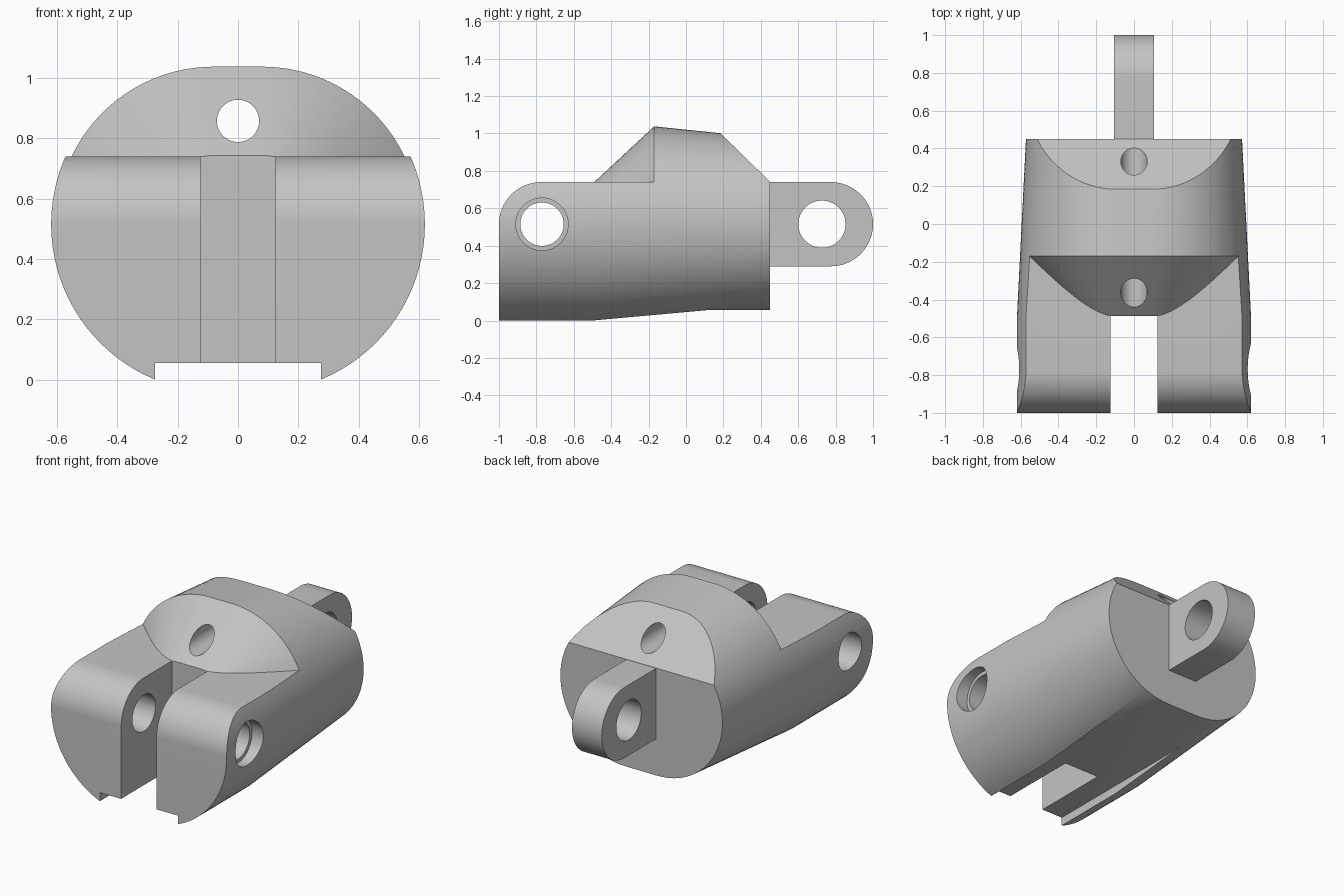
import bpy, bmesh, math

if "Cube" in bpy.data.objects:
    bpy.data.objects.remove(bpy.data.objects["Cube"])

grey = bpy.data.materials.new("plain grey")
grey.diffuse_color = (0.55, 0.55, 0.55, 1)
grey.use_nodes = True
grey.node_tree.nodes["Principled BSDF"].inputs["Base Color"].default_value = grey.diffuse_color
ZC = 0.515  # height of the main axis


def make(name, rings):
    """Skin a list of equal-length point rings into a closed solid."""
    bm = bmesh.new()
    vs = [[bm.verts.new(p) for p in ring] for ring in rings]
    n = len(vs[0])
    for a, b in zip(vs, vs[1:]):
        for i in range(n):
            j = (i + 1) % n
            bm.faces.new((a[i], a[j], b[j], b[i]))
    bm.faces.new(vs[0])
    bm.faces.new(vs[-1])
    bmesh.ops.recalc_face_normals(bm, faces=bm.faces)
    me = bpy.data.meshes.new(name)
    bm.to_mesh(me)
    bm.free()
    me.materials.append(grey)
    ob = bpy.data.objects.new(name, me)
    bpy.context.collection.objects.link(ob)
    return ob


def prism(name, profile, a, b, axis="x"):
    """Extrude a 2D profile from a to b along x or y."""
    place = (lambda t, u, v: (t, u, v)) if axis == "x" else (lambda t, u, v: (u, t, v))
    return make(name, [[place(t, u, v) for u, v in profile] for t in (a, b)])


def arc(cu, cv, r, start, end, n):
    return [(cu + r * math.cos(math.radians(start + (end - start) * i / n)),
             cv + r * math.sin(math.radians(start + (end - start) * i / n)))
            for i in range(n + 1)]


def circle(cu, cv, r, n=64):
    return arc(cu, cv, r, 0, 360, n)[:-1]


def rect(u0, v0, u1, v1):
    return [(u0, v0), (u1, v0), (u1, v1), (u0, v1)]


def section(y, r, c):
    """Round section with a flat of half-width c on top and bottom."""
    pts = arc(c, ZC, r, -90, 90, 48) + arc(-c, ZC, r, 90, 270, 48)
    return [(x, y, z) for x, z in pts]


def boolean(target, tool, op="DIFFERENCE"):
    mod = target.modifiers.new("cut", "BOOLEAN")
    mod.operation, mod.solver, mod.object = op, "EXACT", tool
    bpy.context.view_layer.update()
    dg = bpy.context.evaluated_depsgraph_get()
    me = bpy.data.meshes.new_from_object(target.evaluated_get(dg))
    target.modifiers.clear()
    target.data = me
    bpy.data.objects.remove(tool)


# Main body: straight at the front, tapering to the back
body = make("hinge_link", [section(-1.05, .557, .063),
                           section(-.5, .557, .063),
                           section(.45, .459, .113)])

# Lowered front step with rounded nose, leaving a conical shoulder
step = prism("step_cutter",
             [(-1.2, -.2), (-1, -.2)] + arc(-.775, ZC, .225, 180, 90, 24)
             + [(-.1, .74), (-.1, 1.4), (-1.2, 1.4)], -.9, .9)
cone = make("shoulder_cone", [section(y, .523 + .928 * (y + .17), .081)
                              for y in (-.6, -.05)])
boolean(step, cone)
boolean(body, step)

# Sloped back shoulder
boolean(body, prism("back_slope_cutter", [(.55, .643), (-.05, 1.231), (.55, 1.231)], -.9, .9))

# Fork slot and shallow underside channel
boolean(body, prism("slot_cutter", rect(-.125, -.3, .125, 1.2), -1.2, -.488, "y"))
boolean(body, prism("channel_cutter", rect(-.275, -.3, .275, .055), -1.2, .6, "y"))

# Rear tab with rounded end
boolean(body, prism("rear_tab", [(.38, .29), (.775, .29)] + arc(.775, ZC, .225, -90, 90, 40)[1:]
                    + [(.38, .74)], -.105, .105), "UNION")

# Holes: rear tab, fork pin, recess on the right side, lengthwise bore
boolean(body, prism("tab_hole", circle(.727, ZC, .126), -.3, .3))
boolean(body, prism("pin_hole", circle(-.77, ZC, .116), -.9, .9))
boolean(body, prism("pin_recess", circle(-.77, ZC, .14), .54, .9))
boolean(body, prism("long_bore", circle(0, .858, .07), -.9, .9, "y"))

# Smooth rounded surfaces, keep edges sharp
bpy.ops.object.select_all(action="DESELECT")
body.select_set(True)
bpy.context.view_layer.objects.active = body
bpy.ops.object.shade_smooth_by_angle(angle=math.radians(25))
